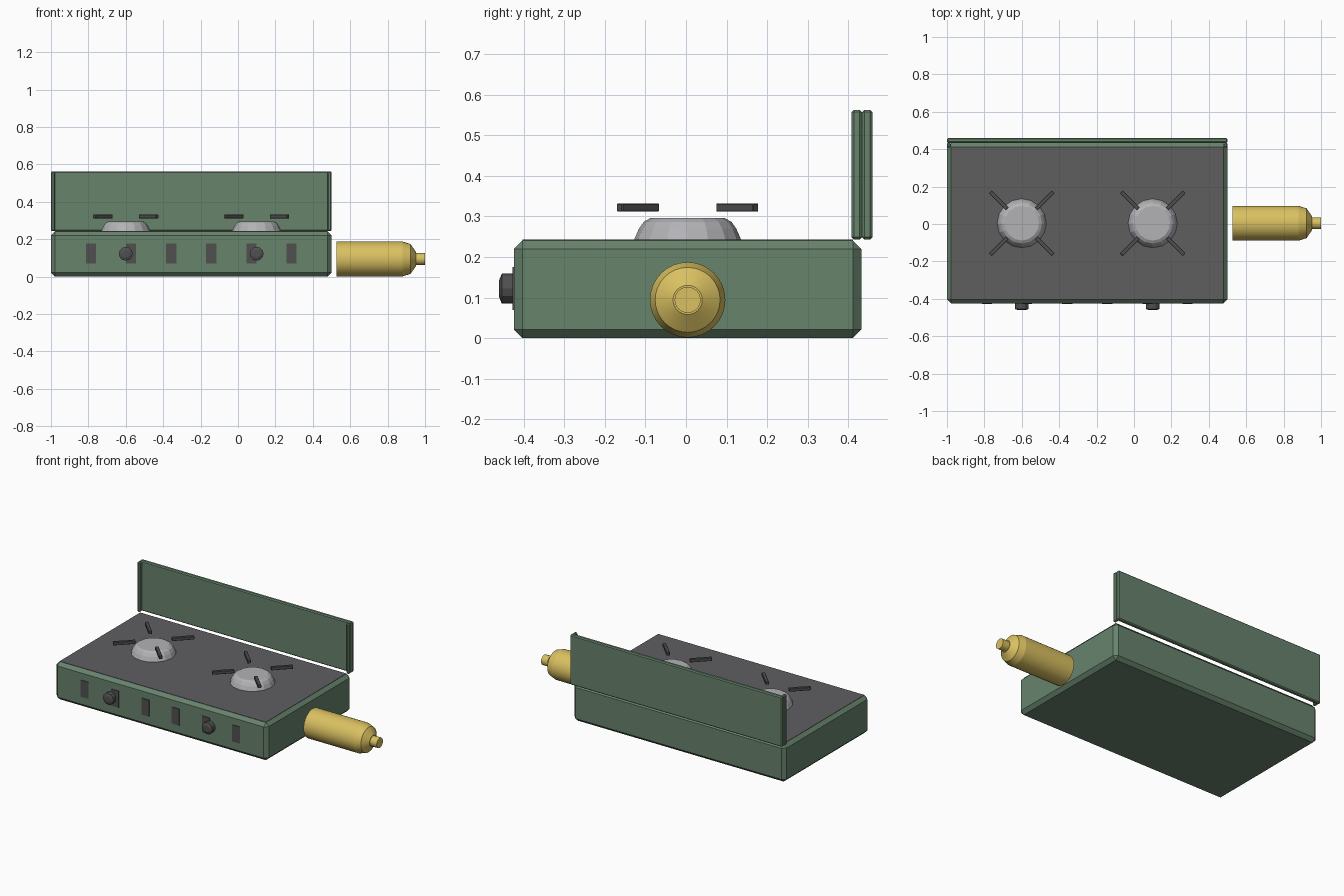
import bpy, bmesh, math
from mathutils import Matrix, Vector

if "Cube" in bpy.data.objects:
    bpy.data.objects.remove(bpy.data.objects["Cube"])


def material(name, r, g, b):
    m = bpy.data.materials.new(name)
    m.diffuse_color = (r, g, b, 1)
    m.use_nodes = True
    m.node_tree.nodes["Principled BSDF"].inputs["Base Color"].default_value = m.diffuse_color
    return m


GREEN = material("enamel green", 0.137, 0.228, 0.152)
PLATE = material("cooktop grey", 0.115, 0.112, 0.118)
DARK = material("dark iron", 0.08, 0.08, 0.082)
STEEL = material("burner steel", 0.45, 0.45, 0.47)
GOLD = material("canister yellow", 0.70, 0.53, 0.12)


def finish(name, bm, mat):
    bmesh.ops.recalc_face_normals(bm, faces=bm.faces)
    me = bpy.data.meshes.new(name)
    bm.to_mesh(me)
    bm.free()
    me.materials.append(mat)
    ob = bpy.data.objects.new(name, me)
    bpy.context.collection.objects.link(ob)
    return ob


def box(name, lo, hi, mat, bevel=0, turn=0):
    """Box between two corners, chamfered, optionally turned about its own z axis."""
    lo, hi = Vector(lo), Vector(hi)
    bm = bmesh.new()
    bmesh.ops.create_cube(bm, size=1, matrix=Matrix.Diagonal((*(hi - lo), 1)))
    if bevel:
        bmesh.ops.bevel(bm, geom=bm.edges[:], offset=bevel, segments=1, affect='EDGES')
    ob = finish(name, bm, mat)
    ob.location = (lo + hi) / 2
    ob.rotation_euler.z = turn
    return ob


def lathe(name, profile, sides, loc, rot, mat):
    """Closed turned solid from (radius, height) points along local z."""
    bm = bmesh.new()
    rings = [[bm.verts.new((r * math.cos(2 * math.pi * i / sides),
                            r * math.sin(2 * math.pi * i / sides), z))
              for i in range(sides)] for r, z in profile]
    for a, b in zip(rings, rings[1:]):
        for i in range(sides):
            j = (i + 1) % sides
            bm.faces.new((a[i], a[j], b[j], b[i]))
    bm.faces.new(rings[0])
    bm.faces.new(rings[-1])
    ob = finish(name, bm, mat)
    ob.location, ob.rotation_euler = loc, rot
    return ob


CY = 0.004  # depth centre of the case

# Case and cooktop
box("stove_case", (-1, -0.424, 0), (0.5, 0.432, 0.241), GREEN, 0.021)
box("cooktop_plate", (-0.979, -0.403, 0.236), (0.479, 0.411, 0.243), PLATE)

# Raised lid with side flaps
box("lid_panel", (-1, 0.434, 0.243), (0.5, 0.46, 0.563), GREEN, 0.006)
for side, x in (("left", -1), ("right", 0.479)):
    box(f"lid_flap_{side}", (x, 0.408, 0.243), (x + 0.021, 0.434, 0.563), GREEN, 0.006)

# Burners, pot supports and control knobs
for side, x in (("left", -0.6), ("right", 0.1)):
    lathe(f"burner_{side}", [(0.132, 0.238), (0.131, 0.245), (0.12, 0.27), (0.108, 0.287), (0.092, 0.296)],
          16, (x, CY, 0), (0, 0, 0), STEEL)
    for k in range(4):
        a = math.pi / 4 + k * math.pi / 2
        px, py = x + 0.173 * math.cos(a), CY + 0.173 * math.sin(a)
        box(f"pot_support_{side}_{k + 1}", (px - 0.065, py - 0.01, 0.312),
            (px + 0.065, py + 0.01, 0.332), DARK, 0.002, a)
    lathe(f"knob_{side}", [(0.037, 0), (0.037, 0.032), (0.02, 0.039)],
          12, (x, -0.422, 0.122), (math.pi / 2, 0, 0), DARK)

# Front vents
for k in range(1, 7):
    x = -1 + 1.5 * k / 7
    box(f"vent_{k}", (x - 0.027, -0.428, 0.07), (x + 0.027, -0.42, 0.176), DARK)

# Fuel canister lying along x
can = lathe("fuel_canister",
            [(0.093, 0.526), (0.093, 0.88), (0.08, 0.922), (0.036, 0.953), (0.032, 0.953), (0.032, 1.0)],
            32, (0, CY, 0.0945), (0, math.pi / 2, 0), GOLD)
bpy.context.view_layer.objects.active = can
can.select_set(True)
bpy.ops.object.shade_smooth_by_angle(angle=math.radians(15))
